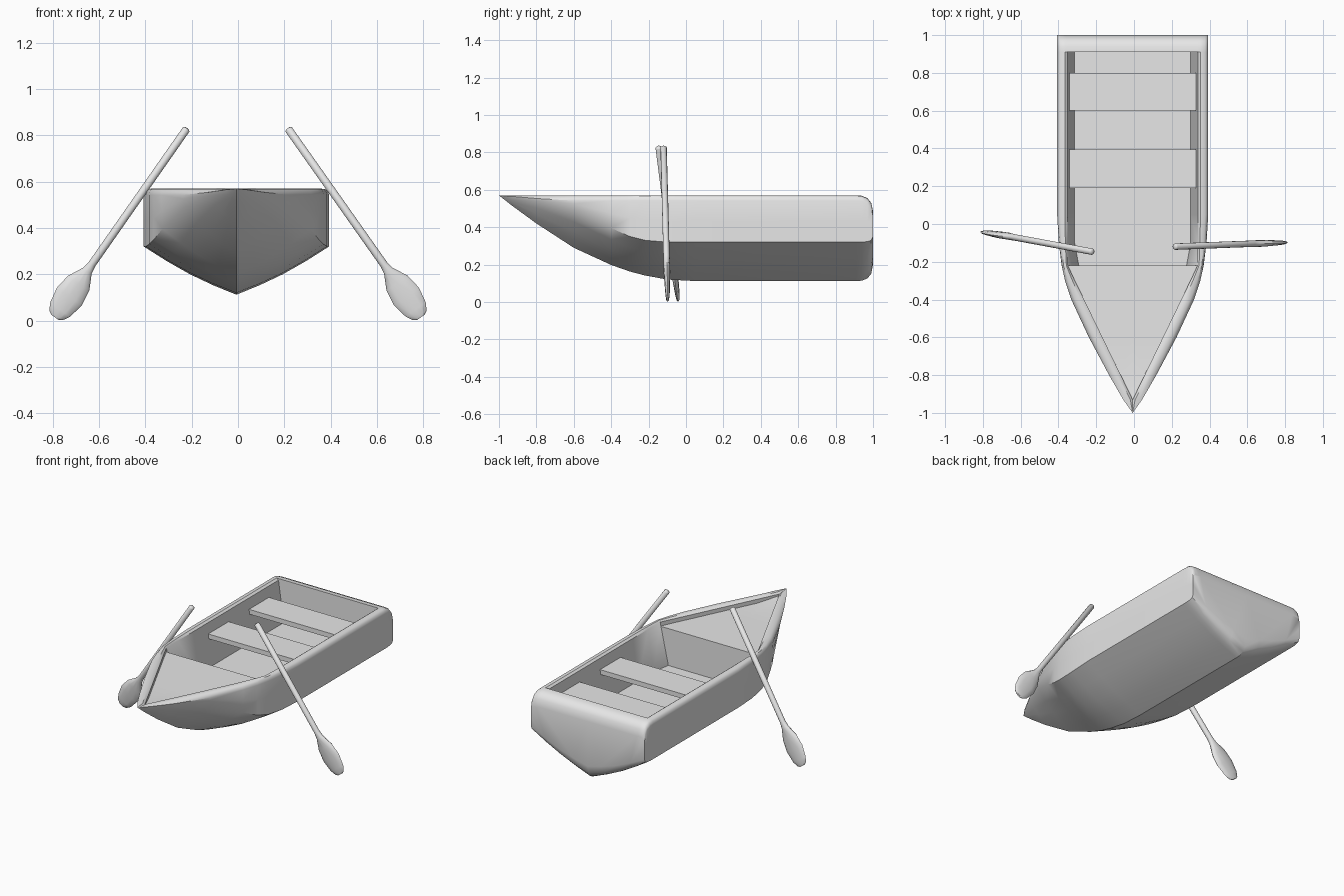
import bpy, bmesh, math
from mathutils import Vector

if "Cube" in bpy.data.objects:
    bpy.data.objects.remove(bpy.data.objects["Cube"])

grey = bpy.data.materials.new("plain_grey")
grey.diffuse_color = (0.8, 0.8, 0.8, 1)
grey.use_nodes = True
grey.node_tree.nodes["Principled BSDF"].inputs["Base Color"].default_value = grey.diffuse_color
CENTRE_X = -0.007


def finish(bm, name, angle=35):
    bmesh.ops.remove_doubles(bm, verts=bm.verts, dist=0.0005)
    bmesh.ops.recalc_face_normals(bm, faces=bm.faces)
    me = bpy.data.meshes.new(name)
    bm.to_mesh(me)
    bm.free()
    me.materials.append(grey)
    ob = bpy.data.objects.new(name, me)
    bpy.context.collection.objects.link(ob)
    bpy.ops.object.select_all(action='DESELECT')
    ob.select_set(True)
    bpy.context.view_layer.objects.active = ob
    bpy.ops.object.shade_smooth_by_angle(angle=math.radians(angle))
    return ob


def loft(bm, rings, closed):
    rows = [[bm.verts.new(p) for p in ring] for ring in rings]
    n = len(rows[0])
    for a, b in zip(rows, rows[1:]):
        for i in range(n if closed else n - 1):
            j = (i + 1) % n
            bm.faces.new((a[i], a[j], b[j], b[i]))
    return rows


def half_section(y, w, wi, keel, chine, top, floor):
    """Half rib: keel, bottom, side, rounded rim, inner wall, floor centre."""
    wc = w * min(1, 1 - 0.12 * (-0.25 - y)) if y < -0.25 else w
    e = w - wi
    pts = []
    for k in range(5):
        t = k / 4
        z = keel + (chine - keel) * t - 0.016 * math.sin(math.pi * t) * min(1, w / 0.2)
        pts.append((wc * t, z))
    low = chine + (top - chine) * 0.45
    pts += [(wc + (w - wc) * 0.6, low),
            (w, max(low, top - 0.028)), (w - e * 0.08, max(low, top - 0.012)),
            (w - e * 0.3, top - 0.002), (wi + e * 0.25, top),
            (wi, top - (0.01 if floor < top else 0))]
    inner = wi - (0.14 * (top - floor) if floor < 0.5 else 0)
    if y < -0.1 and floor < 0.5:
        inner -= 0.02
    pts += [(max(0, inner), floor), (0, floor)]
    return [(x, y, z) for x, z in pts]


# Hull ribs: y, half width, inner half width, keel, chine, top, floor
ribs = [
    (-1.0, 0, 0, 0.57, 0.57, 0.57, 0.57),
    (-0.93, 0.05, 0.0, 0.515, 0.56, 0.57, 0.55),
    (-0.8, 0.125, 0.063, 0.42, 0.54, 0.57, 0.535),
    (-0.6, 0.232, 0.16, 0.29, 0.49, 0.57, 0.535),
    (-0.4, 0.325, 0.257, 0.198, 0.395, 0.57, 0.535),
    (-0.3, 0.358, 0.306, 0.163, 0.35, 0.57, 0.535),
    (-0.22, 0.376, 0.343, 0.142, 0.33, 0.57, 0.535),
    (-0.22, 0.376, 0.343, 0.142, 0.33, 0.57, 0.30),
    (-0.1, 0.391, 0.345, 0.12, 0.32, 0.57, 0.30),
    (0.05, 0.40, 0.345, 0.112, 0.32, 0.57, 0.30),
    (0.91, 0.40, 0.345, 0.112, 0.32, 0.57, 0.30),
    (0.91, 0.40, 0.345, 0.112, 0.32, 0.57, 0.57),
    (0.94, 0.40, 0.345, 0.114, 0.32, 0.568, 0.568),
    (0.97, 0.40, 0.345, 0.126, 0.323, 0.555, 0.555),
    (0.99, 0.40, 0.345, 0.15, 0.33, 0.53, 0.53),
    (1.0, 0.40, 0.345, 0.20, 0.35, 0.485, 0.485),
]
bm = bmesh.new()
rows = loft(bm, [half_section(*r) for r in ribs], False)
bm.faces.new(rows[-1])
# Mirror the half hull
geo = bmesh.ops.duplicate(bm, geom=bm.verts[:] + bm.edges[:] + bm.faces[:])['geom']
for v in geo:
    if isinstance(v, bmesh.types.BMVert):
        v.co.x *= -1
bmesh.ops.dissolve_degenerate(bm, edges=bm.edges, dist=0.0005)
hull = finish(bm, "hull", 40)
hull.location.x = CENTRE_X


# Benches across the hull
def bench(name, y0, y1, top=0.495, thick=0.03, half=0.343):
    bm = bmesh.new()
    bmesh.ops.create_cube(bm, size=1)
    for v in bm.verts:
        v.co = Vector((v.co.x * 2 * half + CENTRE_X,
                       (y0 + y1) / 2 + v.co.y * (y1 - y0),
                       top - thick / 2 + v.co.z * thick))
    finish(bm, name)


bench("middle_bench", 0.19, 0.395)
bench("rear_bench", 0.60, 0.80)

# Oars: stations along the length, half width, half thickness
STATIONS = [(0, 0.010, 0.010), (0.006, 0.017, 0.017), (0.72, 0.017, 0.017),
            (0.755, 0.023, 0.018), (0.82, 0.056, 0.018), (0.89, 0.066, 0.015),
            (0.96, 0.053, 0.012), (0.99, 0.036, 0.009), (1.0, 0.020, 0.006)]


def oar(name, grip, tip):
    grip, tip = Vector(grip), Vector(tip)
    axis = tip - grip
    side = axis.cross(Vector((0, 1, 0))).normalized()
    flat = side.cross(axis).normalized()
    rings = []
    for t, w, th in STATIONS:
        ring = []
        for k in range(12):
            a = math.tau * k / 12
            ring.append(grip + axis * t + side * w * math.cos(a) + flat * th * math.sin(a))
        rings.append(ring)
    bm = bmesh.new()
    rows = loft(bm, rings, True)
    bm.faces.new(rows[0])
    bm.faces.new(rows[-1])
    finish(bm, name, 50)


oar("left_oar", (-0.22, -0.147, 0.83), (-0.79, -0.042, 0.015))
oar("right_oar", (0.215, -0.12, 0.83), (0.79, -0.098, 0.015))
